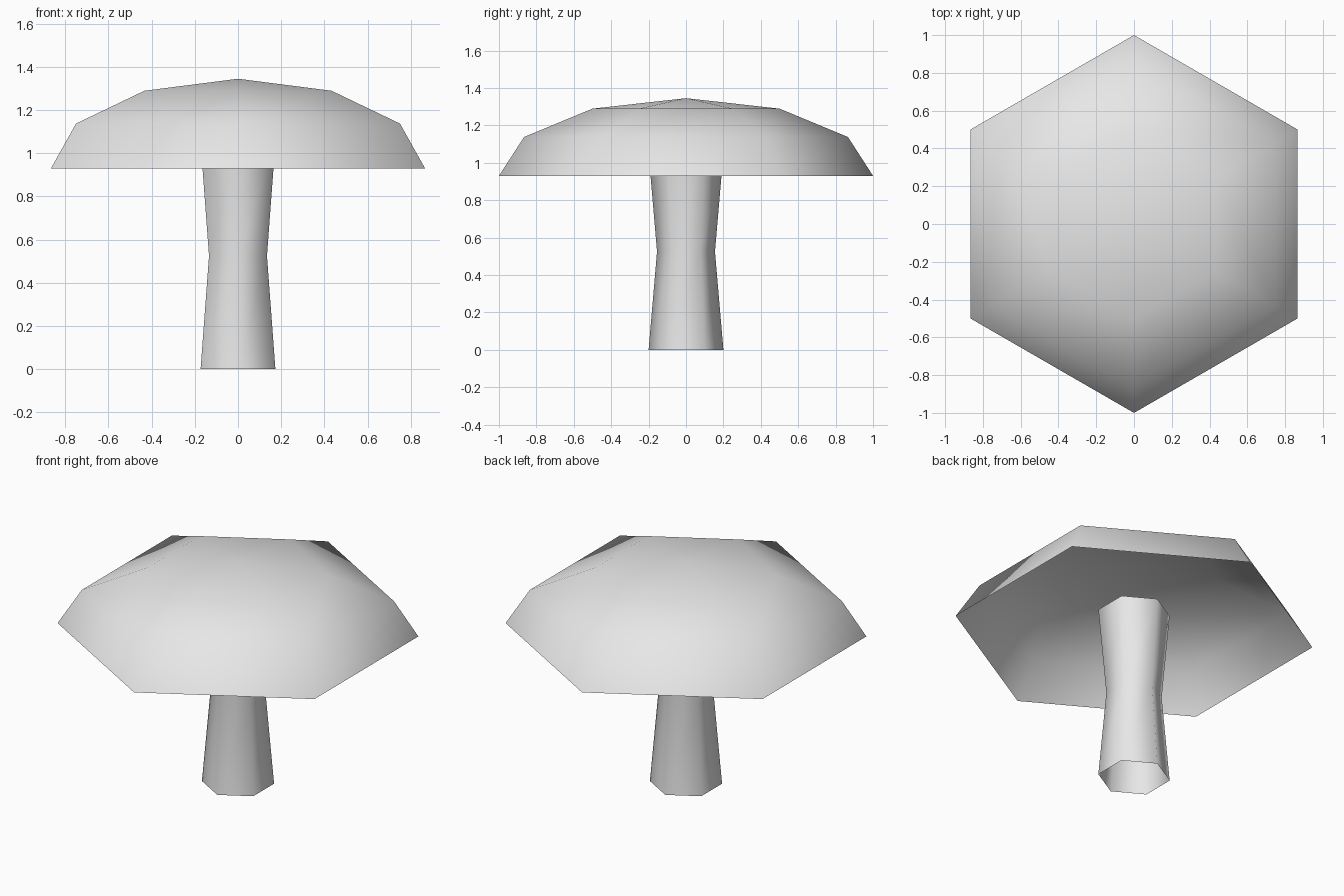
import bpy
import bmesh
from math import cos, sin, radians

SIDES = 6
RIM_Z, CAP_HEIGHT = 0.93, 0.415
STEM_HEIGHT = 1.05

cube = bpy.data.objects.get("Cube")
if cube:
    bpy.data.objects.remove(cube, do_unlink=True)

grey = bpy.data.materials.new("light grey")
grey.use_nodes = True
colour = (0.8, 0.8, 0.8, 1.0)
grey.diffuse_color = colour
for node in grey.node_tree.nodes:
    if node.type == "BSDF_PRINCIPLED":
        node.inputs["Base Color"].default_value = colour


def lathe(name, profile):
    """Open six-sided shell through (radius, height) points, lowest first."""
    bm = bmesh.new()
    rings = []
    for radius, z in profile:
        if radius == 0:
            rings.append([bm.verts.new((0, 0, z))] * SIDES)
            continue
        angles = [radians(90 + 360 * i / SIDES) for i in range(SIDES)]
        rings.append([bm.verts.new((radius * cos(a), radius * sin(a), z)) for a in angles])
    for low, high in zip(rings, rings[1:]):
        for i in range(SIDES):
            j = (i + 1) % SIDES
            corners = [low[i], low[j], high[j], high[i]]
            face = bm.faces.new(list(dict.fromkeys(corners)))
            face.smooth = True
    mesh = bpy.data.meshes.new(name)
    bm.to_mesh(mesh)
    bm.free()
    mesh.materials.append(grey)
    obj = bpy.data.objects.new(name, mesh)
    bpy.context.collection.objects.link(obj)
    return obj


# Hollow cap: a flattened half sphere, open underneath
dome = [(cos(radians(a)), RIM_Z + CAP_HEIGHT * sin(radians(a))) for a in (0, 30, 60)]
lathe("mushroom_cap", dome + [(0, RIM_Z + CAP_HEIGHT)])

# Open tube stem with a narrow waist, reaching up inside the cap
lathe("mushroom_stem", [(0.2, 0), (0.155, STEM_HEIGHT / 2), (0.2, STEM_HEIGHT)])
